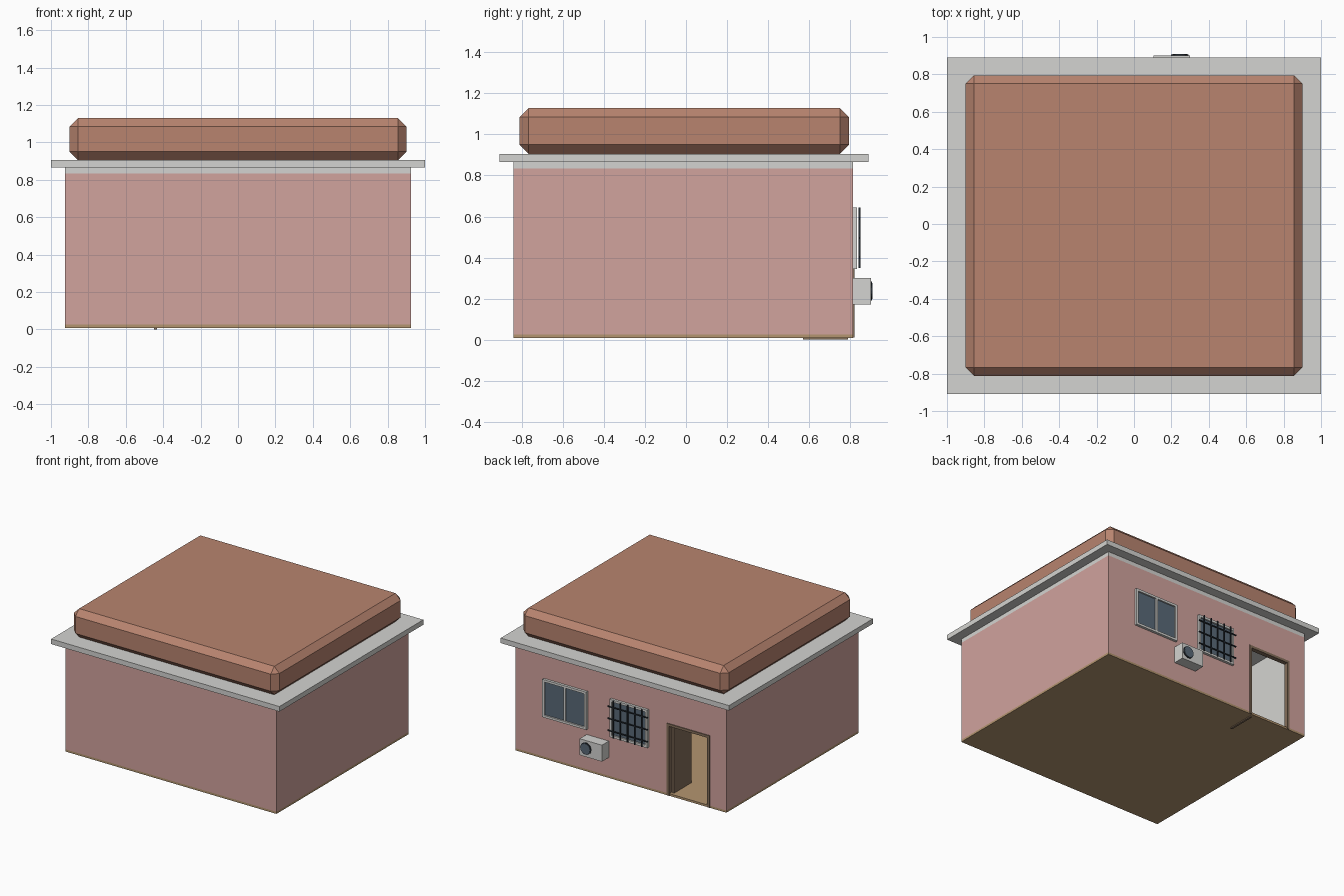
import bpy, bmesh
from math import pi
from mathutils import Vector, Matrix

cube = bpy.data.objects.get("Cube")
if cube:
    bpy.data.objects.remove(cube, do_unlink=True)


def material(name, r, g, b):
    lin = [((c / 255 + 0.055) / 1.055) ** 2.4 for c in (r, g, b)] + [1]
    m = bpy.data.materials.new(name)
    m.use_nodes = True
    m.diffuse_color = lin
    node = next(n for n in m.node_tree.nodes if n.type == 'BSDF_PRINCIPLED')
    node.inputs["Base Color"].default_value = lin
    return m


PINK = material("pink_plaster", 209, 163, 157)
GREY = material("light_grey", 212, 212, 209)
TERRACOTTA = material("terracotta", 184, 132, 111)
TAN = material("tan_floor", 180, 149, 112)
BROWN = material("brown_wood", 132, 110, 90)
GLASS = material("blue_grey_glass", 90, 106, 120)
DARK = material("dark_metal", 38, 46, 54)


def finish(name, bm, *mats):
    bmesh.ops.recalc_face_normals(bm, faces=bm.faces)
    mesh = bpy.data.meshes.new(name)
    bm.to_mesh(mesh)
    bm.free()
    for m in mats:
        mesh.materials.append(m)
    ob = bpy.data.objects.new(name, mesh)
    bpy.context.collection.objects.link(ob)
    return ob


def box(name, x, y, z, mat):
    """Box from (min, max) ranges on each axis."""
    bm = bmesh.new()
    bmesh.ops.create_cube(bm, size=1)
    for v in bm.verts:
        v.co = [r[0] if c < 0 else r[1] for c, r in zip(v.co, (x, y, z))]
    return finish(name, bm, mat)


def disc(name, x, z, radius, y, mat):
    bm = bmesh.new()
    place = Matrix.Translation((x, sum(y) / 2, z)) @ Matrix.Rotation(pi / 2, 4, 'X')
    bmesh.ops.create_cone(bm, cap_ends=True, segments=20, radius1=radius,
                          radius2=radius, depth=y[1] - y[0], matrix=place)
    return finish(name, bm, mat)


# Main sizes
W, FRONT, BACK, T = 0.925, -0.84, 0.815, 0.025
DOOR_L, DOOR_R, DOOR_TOP = -0.405, -0.78, 0.58
FLOOR, CEILING = 0.025, 0.834

# Walls: floor plan outline with a door gap, raised to the ceiling
plan = [(DOOR_L, BACK), (W, BACK), (W, FRONT), (-W, FRONT), (-W, BACK), (DOOR_R, BACK),
        (DOOR_R, BACK - T), (T - W, BACK - T), (T - W, FRONT + T),
        (W - T, FRONT + T), (W - T, BACK - T), (DOOR_L, BACK - T)]
bm = bmesh.new()
base = bm.faces.new([bm.verts.new((x, y, FLOOR)) for x, y in plan])
raised = bmesh.ops.extrude_face_region(bm, geom=[base], use_keep_orig=True)
bmesh.ops.translate(bm, vec=(0, 0, CEILING - FLOOR),
                    verts=[g for g in raised["geom"] if isinstance(g, bmesh.types.BMVert)])
bmesh.ops.recalc_face_normals(bm, faces=bm.faces)
centre = Vector((0, (FRONT + BACK) / 2, 0))
for f in bm.faces:
    # faces that look into the room are grey
    mid = f.calc_center_median() - centre
    mid.z = 0
    f.material_index = int(abs(f.normal.z) < 0.5 and f.normal.dot(mid) < -0.3)
finish("walls", bm, PINK, GREY)
box("door_lintel_wall", (DOOR_R, DOOR_L), (BACK - T, BACK), (DOOR_TOP, CEILING), PINK)

# Floor, ceiling and roof
box("floor", (-W, W), (FRONT, BACK), (0.008, FLOOR), TAN)
box("ceiling", (-W, W), (FRONT, BACK), (CEILING, 0.865), GREY)
box("eaves_slab", (-1, 1), (-0.91, 0.89), (0.865, 0.905), GREY)
roof = box("roof_block", (-0.9, 0.9), (-0.812, 0.795), (0.905, 1.13), TERRACOTTA)
bevel = roof.modifiers.new("chamfer", 'BEVEL')
bevel.width, bevel.segments = 0.045, 1

# Door frame and the leaf, opened inward
J, DY = 0.02, (BACK - T - 0.005, BACK + 0.006)
box("door_jamb_left", (DOOR_L - J, DOOR_L), DY, (0.01, DOOR_TOP), BROWN)
box("door_jamb_right", (DOOR_R, DOOR_R + J), DY, (0.01, DOOR_TOP), BROWN)
box("door_head", (DOOR_R + J, DOOR_L - J), DY, (DOOR_TOP - J, DOOR_TOP), BROWN)
box("door_leaf", (-0.448, -0.432), (0.57, 0.79), (0, DOOR_TOP - J), BROWN)


def window(name, x0, x1, z0=0.345, z1=0.645, b=0.018):
    y = (BACK, BACK + 0.02)
    box(name + "_glass", (x0 + b, x1 - b), (BACK, BACK + 0.008), (z0 + b, z1 - b), GLASS)
    for side, a in (("right", x0), ("left", x1 - b)):
        box(f"{name}_frame_{side}", (a, a + b), y, (z0, z1), GREY)
    for side, a in (("bottom", z0), ("top", z1 - b)):
        box(f"{name}_frame_{side}", (x0 + b, x1 - b), y, (a, a + b), GREY)


# Sliding window with a centre mullion
window("sliding_window", 0.29, 0.675)
box("sliding_window_mullion", (0.474, 0.491), (BACK, BACK + 0.018), (0.363, 0.627), GREY)

# Barred window
window("barred_window", -0.245, 0.085)
for i in range(5):
    x = -0.205 + i * 0.0625
    box(f"bar_upright_{i}", (x - 0.004, x + 0.004), (0.842, 0.85), (0.35, 0.645), DARK)
for i in range(3):
    z = 0.40 + i * 0.095
    box(f"bar_cross_{i}", (-0.255, 0.095), (0.84, 0.848), (z - 0.004, z + 0.004), DARK)

# Air conditioner with fan
box("air_conditioner", (0.105, 0.30), (BACK, 0.902), (0.17, 0.30), GREY)
disc("fan_ring", 0.245, 0.237, 0.047, (0.902, 0.907), DARK)
disc("fan_face", 0.245, 0.237, 0.040, (0.907, 0.91), GLASS)
